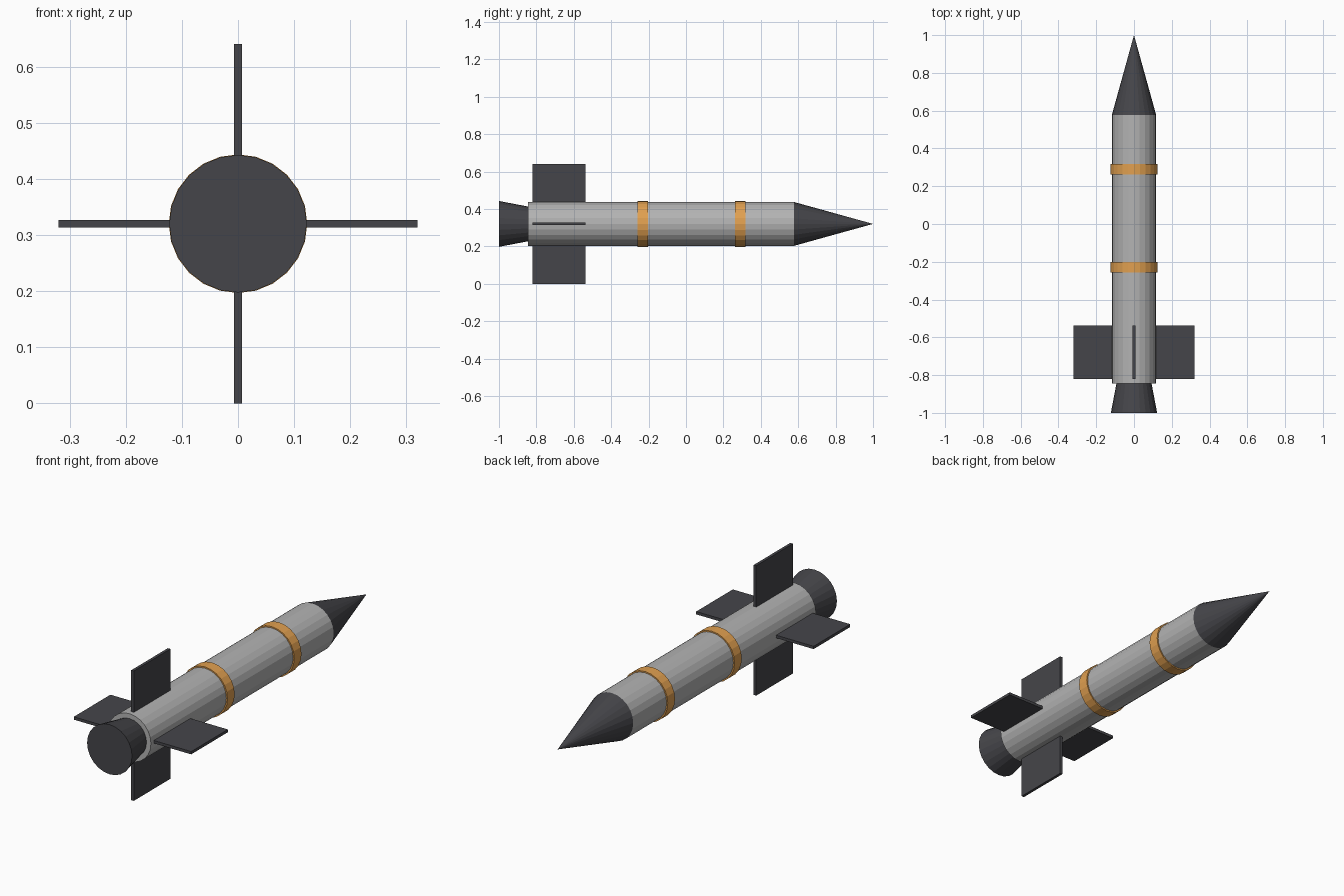
import bpy, bmesh, math
from mathutils import Matrix, Vector

if "Cube" in bpy.data.objects:
    bpy.data.objects.remove(bpy.data.objects["Cube"])

AXIS_Z = 0.32
SIDES = 24


def material(name, rgb):
    m = bpy.data.materials.new(name)
    m.diffuse_color = (*rgb, 1)
    m.use_nodes = True
    m.node_tree.nodes["Principled BSDF"].inputs["Base Color"].default_value = m.diffuse_color
    return m


DARK = material("dark", (0.06, 0.06, 0.068))
ORANGE = material("orange", (0.75, 0.35, 0.08))
GREY = material("light_grey", (0.45, 0.45, 0.45))


def finish(name, bm, mat):
    me = bpy.data.meshes.new(name)
    bm.normal_update()
    bm.to_mesh(me)
    bm.free()
    me.materials.append(mat)
    ob = bpy.data.objects.new(name, me)
    bpy.context.collection.objects.link(ob)
    return ob


def tube(name, y0, y1, r0, r1, mat):
    """Capped frustum along y, from y0 (radius r0) to y1 (radius r1)."""
    bm = bmesh.new()
    place = (Matrix.Translation((0, (y0 + y1) / 2, AXIS_Z))
             @ Matrix.Rotation(-math.pi / 2, 4, 'X'))
    bmesh.ops.create_cone(bm, cap_ends=True, segments=SIDES, radius1=r0,
                          radius2=r1, depth=y1 - y0, matrix=place)
    bmesh.ops.remove_doubles(bm, verts=bm.verts, dist=1e-5)
    return finish(name, bm, mat)


# Body, nose and nozzle
tube("body", -0.845, 0.578, 0.117, 0.117, GREY)
tube("nose_cone", 0.578, 1.0, 0.117, 0.0, DARK)
tube("nozzle", -1.0, -0.845, 0.1225, 0.093, DARK)

# Coloured bands
for name, y in (("rear_band", -0.23), ("front_band", 0.29)):
    tube(name, y - 0.028, y + 0.028, 0.1235, 0.1235, ORANGE)

# Four tail fins, rooted inside the body
for i, side in enumerate(("right", "top", "left", "bottom")):
    bm = bmesh.new()
    inner, outer = 0.10, 0.32
    place = (Matrix.Translation((0, -0.679, AXIS_Z))
             @ Matrix.Rotation(-i * math.pi / 2, 4, 'Y')
             @ Matrix.Translation(((inner + outer) / 2, 0, 0))
             @ Matrix.Diagonal(Vector((outer - inner, 0.285, 0.014, 1))))
    bmesh.ops.create_cube(bm, size=1, matrix=place)
    finish(side + "_fin", bm, DARK)
